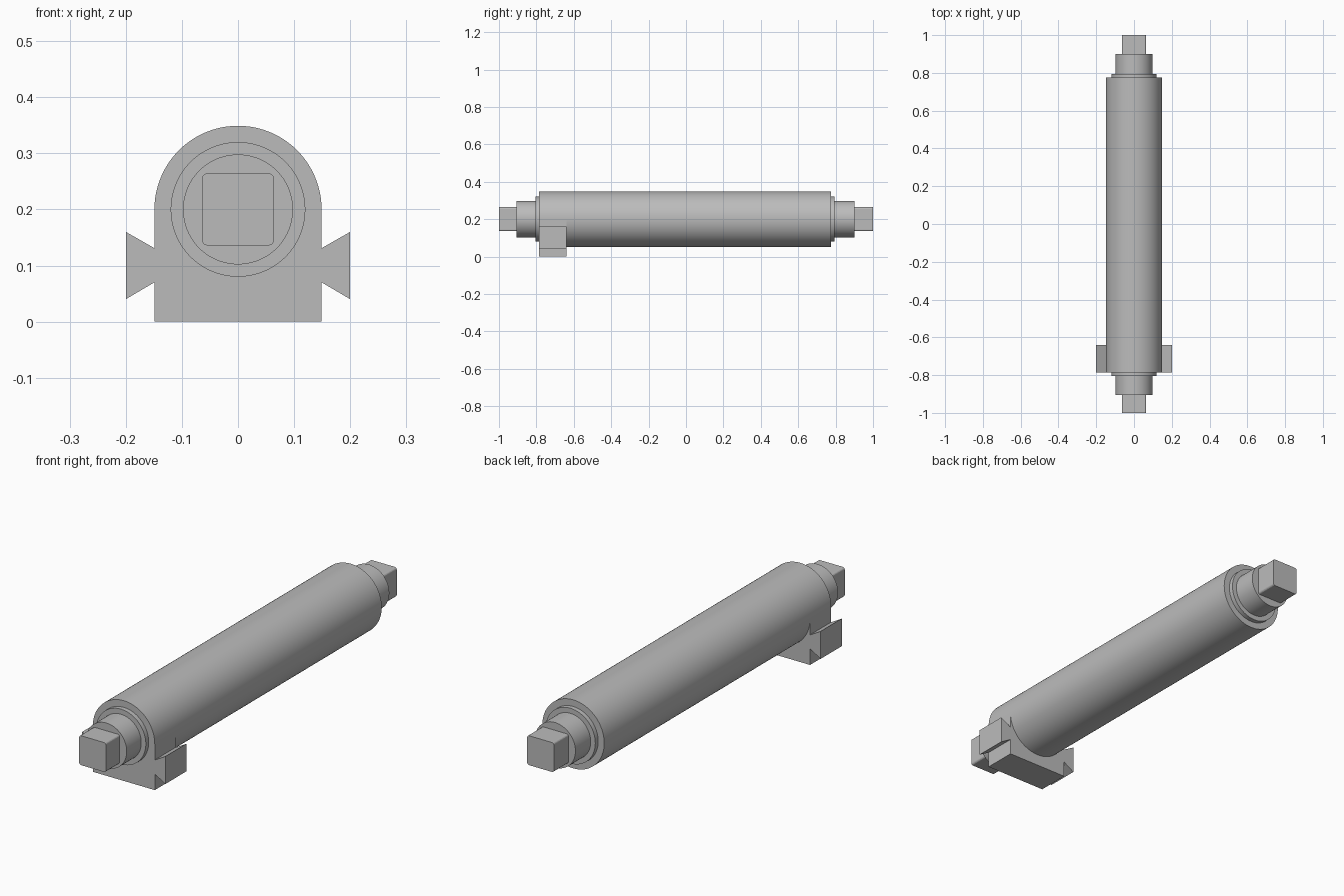
import bpy
import math

if "Cube" in bpy.data.objects:
    bpy.data.objects.remove(bpy.data.objects["Cube"], do_unlink=True)

grey = bpy.data.materials.new("plain_grey")
grey.use_nodes = True
colour = (0.5, 0.5, 0.5, 1)
grey.diffuse_color = colour
grey.node_tree.nodes["Principled BSDF"].inputs["Base Color"].default_value = colour

AXIS_Z = 0.2
RADIUS = 0.149
SIDES = 96


def make_object(name, verts, faces, smooth=False):
    mesh = bpy.data.meshes.new(name)
    mesh.from_pydata(verts, [], faces)
    mesh.materials.append(grey)
    if smooth:
        mesh.shade_smooth()
        mesh.set_sharp_from_angle(angle=math.radians(30))
    obj = bpy.data.objects.new(name, mesh)
    bpy.context.collection.objects.link(obj)
    return obj


def lathe(name, profile):
    """Revolve (y, radius) points about the long axis and cap both ends."""
    verts, faces = [], []
    for y, r in profile:
        for i in range(SIDES):
            a = math.tau * i / SIDES
            verts.append((r * math.cos(a), y, AXIS_Z + r * math.sin(a)))
    for k in range(len(profile) - 1):
        for i in range(SIDES):
            j = (i + 1) % SIDES
            a, b = k * SIDES, (k + 1) * SIDES
            faces.append((a + i, b + i, b + j, a + j))
    faces.append(tuple(range(SIDES)))
    last = (len(profile) - 1) * SIDES
    faces.append(tuple(reversed(range(last, last + SIDES))))
    return make_object(name, verts, faces, smooth=True)


def extrude(name, outline, y0, y1):
    """Extrude a counter-clockwise (x, z) outline from y0 back to y1."""
    n = len(outline)
    verts = [(x, y, z) for y in (y0, y1) for x, z in outline]
    faces = [tuple(range(n)), tuple(reversed(range(n, 2 * n)))]
    faces += [(i, i + n, (i + 1) % n + n, (i + 1) % n) for i in range(n)]
    return make_object(name, verts, faces)


# Roller barrel with a thin collar and a journal at each end
lathe("roller_barrel", [
    (-0.905, 0.098), (-0.805, 0.098), (-0.805, 0.12), (-0.785, 0.12),
    (-0.785, RADIUS), (0.775, RADIUS), (0.775, 0.12), (0.795, 0.12),
    (0.795, 0.098), (0.9, 0.098)])

# Square drive ends with rounded long edges
half, fillet = 0.064, 0.009
square = []
for corner in range(4):
    mid = math.pi / 4 + corner * math.pi / 2
    cx = math.copysign(half - fillet, math.cos(mid))
    cz = AXIS_Z + math.copysign(half - fillet, math.sin(mid))
    for step in range(6):
        a = (corner + step / 5) * math.pi / 2
        square.append((cx + fillet * math.cos(a), cz + fillet * math.sin(a)))
extrude("front_square_end", square, -1.0, -0.905)
extrude("back_square_end", square, 0.9, 1.0)

# Cradle foot with dovetail wings, hollowed to fit the barrel
side = [(RADIUS, 0), (RADIUS, 0.07), (0.2, 0.04), (0.2, 0.16), (RADIUS, 0.131)]
arc = [(RADIUS * math.cos(a), AXIS_Z - RADIUS * math.sin(a))
       for a in (math.pi * i / 48 for i in range(49))]
foot = side + arc + [(-x, z) for x, z in reversed(side)]
extrude("cradle_foot", foot, -0.785, -0.64)
